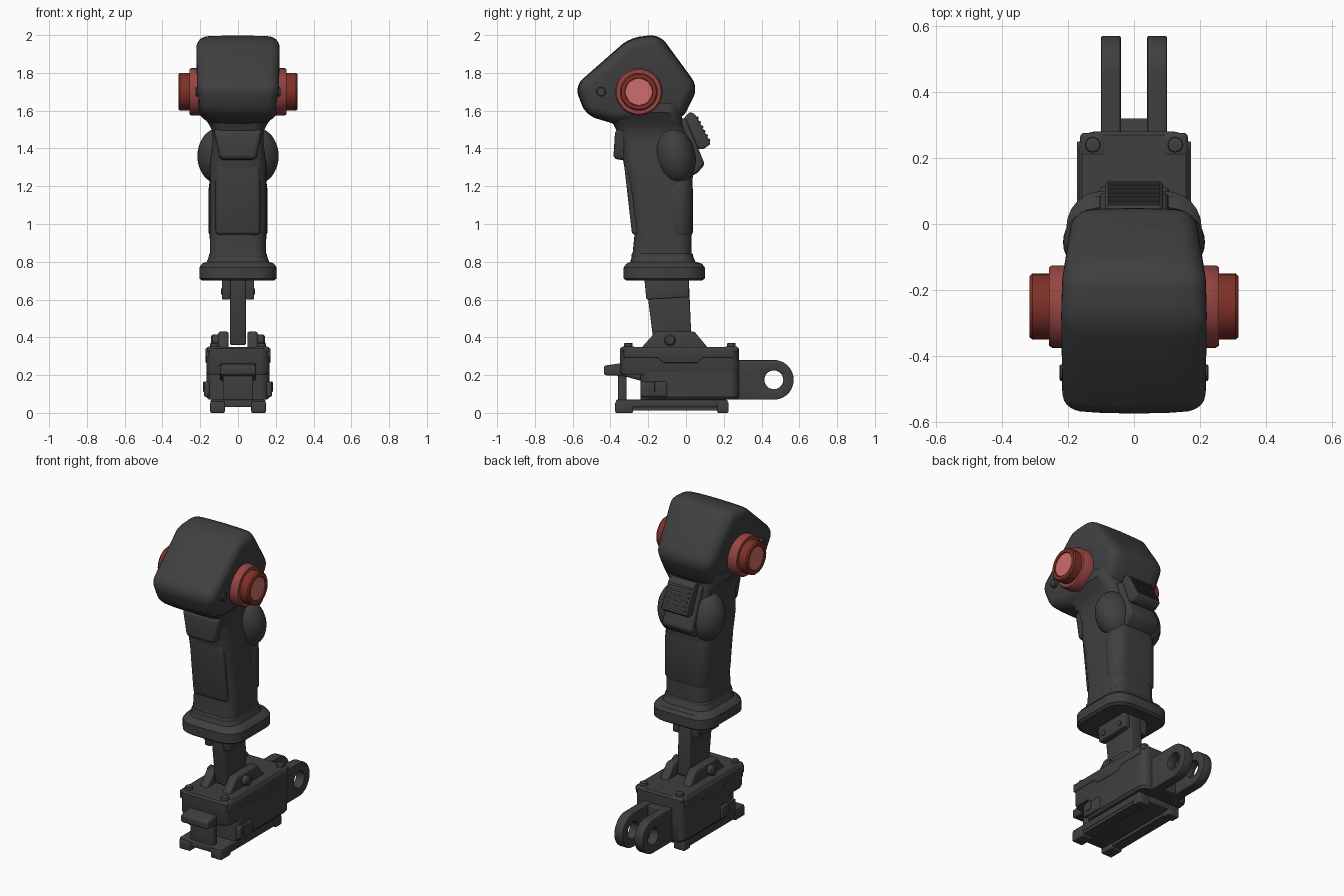
import bpy, bmesh, math
from mathutils import Vector

cube = bpy.data.objects.get("Cube")
if cube:
    bpy.data.objects.remove(cube, do_unlink=True)


def material(name, rgb):
    m = bpy.data.materials.new(name)
    m.use_nodes = True
    m.diffuse_color = (*rgb, 1)
    m.node_tree.nodes["Principled BSDF"].inputs["Base Color"].default_value = (*rgb, 1)
    return m


DARK = material("charcoal", (0.05, 0.05, 0.05))
RED = material("dark_red", (0.21, 0.03, 0.02))
COLLAR = material("collar_red", (0.30, 0.06, 0.055))
PINK = material("cap_pink", (0.61, 0.15, 0.15))
SIDES = (("left", 1), ("right", -1))


def finish(name, bm, mat=DARK, bevel=0, seg=3, limit=35):
    bmesh.ops.recalc_face_normals(bm, faces=bm.faces)
    if bevel:
        sharp = [e for e in bm.edges if len(e.link_faces) == 2
                 and e.calc_face_angle() > math.radians(limit)]
        bmesh.ops.bevel(bm, geom=sharp, offset=bevel, segments=seg,
                        profile=0.5, affect='EDGES', clamp_overlap=True)
    me = bpy.data.meshes.new(name)
    bm.to_mesh(me)
    bm.free()
    me.materials.append(mat)
    ob = bpy.data.objects.new(name, me)
    bpy.context.collection.objects.link(ob)
    bpy.ops.object.select_all(action='DESELECT')
    ob.select_set(True)
    bpy.context.view_layer.objects.active = ob
    bpy.ops.object.shade_smooth_by_angle(angle=math.radians(35))
    return ob


def loft(name, rings, closed=False, **kw):
    """Skin a row of point rings; cap the ends unless closed on itself."""
    bm = bmesh.new()
    vs = [[bm.verts.new(p) for p in ring] for ring in rings]
    pairs = list(zip(vs, vs[1:])) + ([(vs[-1], vs[0])] if closed else [])
    for a, b in pairs:
        for i in range(len(a)):
            j = (i + 1) % len(a)
            bm.faces.new((a[i], a[j], b[j], b[i]))
    if not closed:
        bm.faces.new(vs[0])
        bm.faces.new(vs[-1])
    return finish(name, bm, **kw)


def prism(name, pts, x0, x1, **kw):
    """Extrude a (y, z) outline across x."""
    return loft(name, [[(x, y, z) for y, z in pts] for x in (x0, x1)], **kw)


def box(name, x0, x1, y0, y1, z0, z1, **kw):
    return prism(name, [(y0, z0), (y1, z0), (y1, z1), (y0, z1)], x0, x1, **kw)


def rounded(z, y0, y1, hw, r, k=6):
    """Rounded rectangle ring at height z."""
    ring = []
    for q, (sx, sy) in enumerate(((1, 1), (-1, 1), (-1, -1), (1, -1))):
        cx, cy = sx * (hw - r), (y1 - r if sy > 0 else y0 + r)
        for i in range(k + 1):
            a = (q + i / k) * math.pi / 2
            ring.append((cx + r * math.cos(a), cy + r * math.sin(a), z))
    return ring


def slab(name, sections, **kw):
    return loft(name, [rounded(*s) for s in sections], **kw)


def turned(name, y, z, profile, axis='x', n=40, **kw):
    """Lathe (offset, radius) pairs around x, or around z when profile is vertical."""
    rings = []
    for d, r in profile:
        rings.append([(d, y + r * math.cos(t), z + r * math.sin(t))
                      for t in (i * math.tau / n for i in range(n))])
    return loft(name, rings, **kw)


# Head: crowned wedge, narrower at the nose and the back
outline = [(-.59, 1.73, .215), (-.30, 1.985, .225), (-.14, 2.005, .215), (.065, 1.725, .185),
           (-.02, 1.55, .18), (-.38, 1.53, .18), (-.53, 1.575, .205)]
rings = []
for f, s in ((-1, .965), (-.5, .992), (0, 1), (.5, .992), (1, .965)):
    rings.append([(f * w * 1.02, -.25 + (y + .25) * s, 1.75 + (z - 1.75) * s)
                  for y, z, w in outline])
loft("head", rings, bevel=.055, seg=5, limit=24)

# Side buttons and head screws
for side, s in SIDES:
    turned(side + "_button_collar", -.25, 1.7,
           [(s * .18, .125), (s * .248, .125), (s * .258, .118), (s * .258, .09)], mat=COLLAR)
    turned(side + "_button", -.25, 1.7,
           [(s * .22, .1), (s * .308, .1), (s * .316, .093), (s * .316, .074), (s * .308, .072)],
           mat=RED)
    turned(side + "_button_cap", -.25, 1.7, [(s * .30, .072), (s * .312, .07)], mat=PINK)
    turned(side + "_head_screw", -.45, 1.7, [(s * .19, .025), (s * .222, .025), (s * .226, .02)], n=20)

# Grip body
slab("grip", [(.82, -.285, .03, .148, .07), (.95, -.272, .03, .15, .075),
              (1.2, -.305, .03, .15, .075), (1.32, -.33, .045, .15, .075),
              (1.42, -.345, .03, .135, .07), (1.49, -.365, .0, .135, .06),
              (1.53, -.385, -.02, .155, .06), (1.59, -.41, -.02, .2, .07),
              (1.64, -.42, -.02, .2, .07)])
slab("grip_back_pad", [(.94, -.1, .03, .148, .07), (.955, -.11, .036, .156, .075),
                       (1.18, -.12, .036, .156, .075), (1.23, -.09, .034, .15, .07)])
slab("grip_bottom_band", [(.81, -.288, .036, .153, .07), (.845, -.288, .036, .153, .07)], bevel=.006)
prism("front_panel", [(-.285, .94), (-.328, 1.315), (-.22, 1.305), (-.18, .95)],
      -.118, .118, bevel=.022, seg=4)

# Thumb swells on both flanks
for side, s in SIDES:
    bm = bmesh.new()
    bmesh.ops.create_uvsphere(bm, u_segments=32, v_segments=20, radius=1)
    for v in bm.verts:
        v.co = Vector((s * .095 + v.co.x * .12, -.055 + v.co.y * .105 - v.co.z * .015,
                       1.36 + v.co.z * .15))
    finish(side + "_thumb_swell", bm)

# Trigger under the nose, tapering downwards
loft("trigger", [[(sx * w, y, z) for y, z, w in ((-.385, 1.345, .095), (-.375, 1.50, .13),
                  (-.2, 1.52, .13), (-.2, 1.32, .095))] for sx in (-1, 1)], bevel=.022, seg=4)

# Rear switch with ribs on a sloped bezel
prism("rear_bezel", [(-.06, 1.56), (.0, 1.56), (.10, 1.315), (.06, 1.27), (-.04, 1.22)],
      -.105, .105, bevel=.018)
prism("rear_switch", [(-.02, 1.55), (.02, 1.595), (.05, 1.58), (.132, 1.425), (.09, 1.395), (.04, 1.4)],
      -.088, .088, bevel=.012)
for i in range(6):
    t = (i + .7) / 6.4
    y, z = .05 + .078 * t, 1.58 - .15 * t
    prism("switch_rib_%d" % (i + 1), [(y - .01, z), (y + .005, z + .006), (y + .01, z - .004), (y, z - .012)],
          -.078, .078)

# Flange below the grip
slab("flange", [(.70, -.315, .085, .19, .1), (.712, -.33, .1, .205, .11), (.77, -.33, .1, .205, .11),
                (.79, -.315, .085, .19, .1), (.80, -.295, .05, .165, .085), (.835, -.285, .035, .152, .075)])

# Stem and its clamp
prism("stem", [(-.17, .36), (.03, .36), (.015, .71), (-.21, .71), (-.20, .6)], -.042, .042, bevel=.008)
for side, s in SIDES:
    prism(side + "_clamp_cheek", [(-.21, .60), (.015, .612), (.015, .705), (-.22, .705)],
          s * .04, s * .085, bevel=.008)
    for label, y in (("front", -.165), ("rear", -.025)):
        turned(side + "_clamp_pin_" + label, y, .642, [(s * .06, .016), (s * .09, .016)], n=16)

    # Pivot cheeks and pin heads on the base
    prism(side + "_pivot_cheek", [(-.24, .34), (-.16, .43), (.045, .43), (.12, .34)],
          s * .05, s * .105, bevel=.01)
    turned(side + "_pivot_pin", -.085, .385, [(s * .09, .03), (s * .135, .03), (s * .142, .022)], n=24)

# Base housing
slab("housing_lower", [(.07, -.24, .27, .155, .04), (.085, -.24, .28, .168, .05),
                       (.22, -.24, .28, .168, .05)])
slab("housing_upper", [(.20, -.34, .28, .16, .04), (.22, -.35, .28, .168, .05),
                       (.34, -.35, .28, .168, .05), (.35, -.34, .27, .158, .045)])
prism("cover_lip", [(-.33, .342), (-.33, .293), (-.15, .293), (-.12, .265), (.06, .265), (.09, .293),
                    (.25, .293), (.25, .342)], -.173, .173, bevel=.005)
prism("release_tongue", [(-.435, .2), (-.435, .25), (-.35, .262), (-.22, .262), (-.22, .165), (-.33, .195)],
      -.095, .095, bevel=.012)
box("front_post", -.08, .08, -.36, -.315, .05, .23, bevel=.008)
for side, s in SIDES:
    box(side + "_clip_ear", s * .15, s * .18, -.24, -.10, .085, .165, bevel=.01)
    box(side + "_latch_plate", s * .17, s * .184, -.21, -.165, .11, .165, bevel=.003)
    for label, y in (("front", -.305), ("rear", .24)):
        box(side + "_corner_pad_" + label, s * .085, s * .163, y - .036, y + .036, .32, .352, bevel=.012)
        bm = bmesh.new()
        bmesh.ops.create_cone(bm, cap_ends=True, segments=20, radius1=.023, radius2=.023, depth=.03)
        bmesh.ops.translate(bm, verts=bm.verts, vec=(s * .125, y, .355))
        finish(side + "_cover_screw_" + label, bm, bevel=.005, seg=2)

# Base plate with rails and corner feet
box("base_plate", -.145, .145, -.37, .22, .03, .07, bevel=.006)
for side, s in SIDES:
    box(side + "_rail", s * .075, s * .14, -.34, .2, .012, .04)
    for label, y0, y1 in (("front", -.375, -.28), ("rear", .165, .225)):
        box(side + "_foot_" + label, s * .07, s * .147, y0, y1, 0, .06, bevel=.008)

# Rear mounting lugs, round-ended with a through hole
box("lug_bridge", -.1, .1, .22, .32, .075, .275, bevel=.006)
N, CY, CZ, R = 48, .465, .175, .105
for side, s in SIDES:
    outer, hole = [], []
    for i in range(N):
        c, q = math.cos(i * math.tau / N), math.sin(i * math.tau / N)
        d = R if c >= 0 else min(.265 / -c, R / max(abs(q), .001))
        outer.append((CY + c * d, CZ + q * d))
        hole.append((CY + c * .05, CZ + q * .05))
    loft(side + "_lug", [[(s * x, y, z) for y, z in pts] for x, pts in
                         ((.04, hole), (.04, outer), (.1, outer), (.1, hole))],
         closed=True, bevel=.006, seg=2, limit=60)
